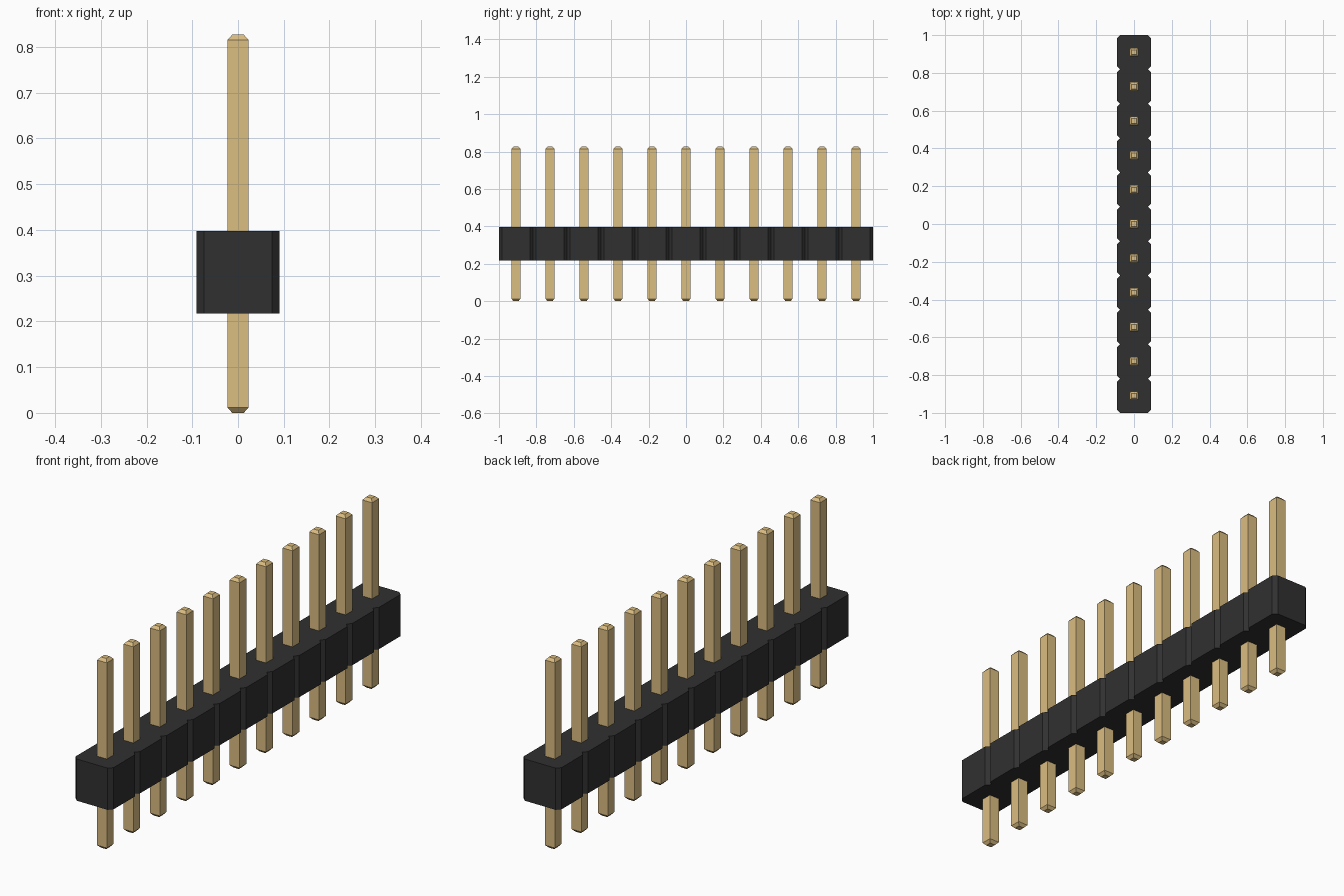
import bpy
import bmesh

if "Cube" in bpy.data.objects:
    bpy.data.objects.remove(bpy.data.objects["Cube"])

COUNT = 11
PITCH = 2 / COUNT
HALF = PITCH / 2
CHAMFER = 0.017
BODY_Z = (0.217, 0.398)
PIN_HALF, TIP_HALF = 0.0235, 0.0125
PIN_TOP, TIP_HEIGHT = 0.827, 0.012


def make_material(name, colour):
    mat = bpy.data.materials.new(name)
    mat.use_nodes = True
    mat.diffuse_color = colour
    mat.node_tree.nodes["Principled BSDF"].inputs["Base Color"].default_value = colour
    return mat


def make_object(name, bm, mat):
    bmesh.ops.recalc_face_normals(bm, faces=bm.faces)
    mesh = bpy.data.meshes.new(name)
    bm.to_mesh(mesh)
    bm.free()
    mesh.materials.append(mat)
    obj = bpy.data.objects.new(name, mesh)
    bpy.context.collection.objects.link(obj)
    return obj


def loft(rings):
    """Join equal-length rings of points into a capped solid."""
    bm = bmesh.new()
    loops = [[bm.verts.new(p) for p in ring] for ring in rings]
    for low, high in zip(loops, loops[1:]):
        for i in range(len(low)):
            j = (i + 1) % len(low)
            bm.faces.new((low[i], low[j], high[j], high[i]))
    bm.faces.new(loops[0][::-1])
    bm.faces.new(loops[-1])
    return bm


black = make_material("black plastic", (0.03, 0.03, 0.03, 1))
gold = make_material("gold metal", (0.71, 0.51, 0.22, 1))

# Housing: a strip of chamfered cells with V notches between them
centres = [(i - (COUNT - 1) / 2) * PITCH for i in range(COUNT)]
side = []
for y in centres:
    if not side:
        side.append((HALF - CHAMFER, y - HALF))
    side += [(HALF, y - HALF + CHAMFER), (HALF, y + HALF - CHAMFER),
             (HALF - CHAMFER, y + HALF)]
outline = side + [(-x, y) for x, y in reversed(side)]
make_object("housing", loft([[(x, y, z) for x, y in outline] for z in BODY_Z]), black)

# Pins: square posts with tapered tips at both ends
def square(half, z):
    return [(sx * half, sy * half, z) for sx, sy in ((-1, -1), (1, -1), (1, 1), (-1, 1))]


first = make_object("pin_1", loft([
    square(TIP_HALF, 0), square(PIN_HALF, TIP_HEIGHT),
    square(PIN_HALF, PIN_TOP - TIP_HEIGHT), square(TIP_HALF, PIN_TOP)]), gold)
first.location.y = centres[0]
for i, y in enumerate(centres[1:], 2):
    pin = bpy.data.objects.new(f"pin_{i}", first.data)
    pin.location.y = y
    bpy.context.collection.objects.link(pin)
